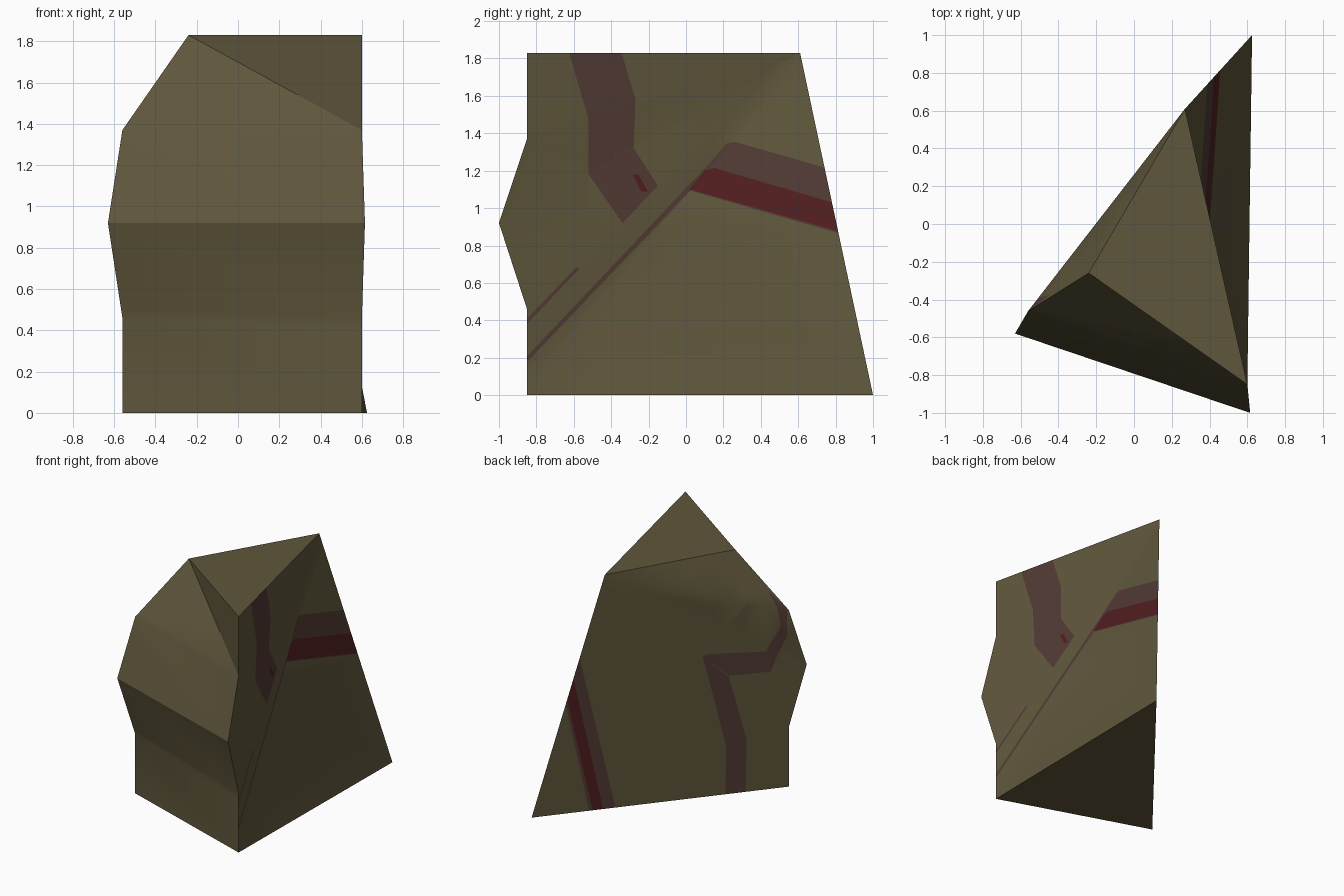
import bpy, bmesh, math
from mathutils import Vector

if "Cube" in bpy.data.objects:
    bpy.data.objects.remove(bpy.data.objects["Cube"])

def material(name, rgb):
    m = bpy.data.materials.new(name)
    m.diffuse_color = (*rgb, 1)
    m.use_nodes = True
    m.node_tree.nodes["Principled BSDF"].inputs["Base Color"].default_value = m.diffuse_color
    return m

OLIVE, PLUM, RED = 0, 1, 2
mats = [material("olive stone", (0.114, 0.093, 0.044)),
        material("plum brown vein", (0.084, 0.043, 0.035)),
        material("dark red vein", (0.083, 0.013, 0.014))]

# Stone body: left and right front corners at five heights, one straight back edge
levels = [0, 0.46, 0.92, 1.37, 1.83]
left_xy = [(-0.56, -0.46), (-0.56, -0.46), (-0.63, -0.58), (-0.56, -0.46), (-0.24, -0.26)]
right_xy = [(0.60, -0.85), (0.60, -0.85), (0.615, -1.0), (0.60, -0.85), (0.60, -0.85)]
bm = bmesh.new()
L = [bm.verts.new((*p, z)) for p, z in zip(left_xy, levels)]
R = [bm.verts.new((*p, z)) for p, z in zip(right_xy, levels)]
foot = bm.verts.new((0.625, 1.0, 0))
peak = bm.verts.new((0.27, 0.61, 1.83))
for i in range(4):
    bm.faces.new((L[i], R[i], L[i + 1]))            # front
    bm.faces.new((R[i], R[i + 1], L[i + 1]))
    bm.faces.new((R[i], peak, R[i + 1]))            # right fan
    bm.faces.new((L[i], L[i + 1], peak))            # left fan
bm.faces.new((R[0], foot, peak))
bm.faces.new((L[0], peak, foot))
bm.faces.new((L[0], foot, R[0]))
bm.faces.new((L[4], R[4], peak))
bmesh.ops.recalc_face_normals(bm, faces=bm.faces[:])

def paint(side, colour, poly):
    """Cut a convex (y, z) outline into the right (+1) or left (-1) face and colour it."""
    pts = [Vector((0, y, z)) for y, z in poly]
    mid = sum(pts, Vector()) / len(pts)
    planes = []

    def inside():
        bm.normal_update()
        return [f for f in bm.faces if f.normal.x * side > 0.5 and
                all((f.calc_center_median() - p).dot(n) > 0 for p, n in planes)]

    for p, q in zip(pts, pts[1:] + pts[:1]):
        d = (q - p).normalized()
        n = Vector((0, -d.z, d.y))
        if (mid - p).dot(n) < 0:
            n = -n
        faces = inside()
        geom = list({e for f in faces for e in (*f.verts, *f.edges)}) + faces
        bmesh.ops.bisect_plane(bm, geom=geom, dist=1e-5, plane_co=p, plane_no=n)
        planes.append((p, n))
    for f in inside():
        f.material_index = colour

# Right side: bent vein from the top
paint(1, PLUM, [(-.63, 1.85), (-.52, 1.47), (-.27, 1.58), (-.35, 1.85)])
paint(1, PLUM, [(-.52, 1.47), (-.52, 1.18), (-.28, 1.32), (-.27, 1.58)])
paint(1, PLUM, [(-.52, 1.18), (-.34, .92), (-.15, 1.12), (-.28, 1.32)])
paint(1, RED, [(-.285, 1.18), (-.24, 1.09), (-.205, 1.09), (-.255, 1.18)])
# Right side: thin diagonal cracks
paint(1, PLUM, [(-.90, .125), (.02, 1.09), (.06, 1.17), (-.90, .155)])
paint(1, PLUM, [(-.90, .33), (-.57, .675), (-.585, .685), (-.90, .355)])
# Right side: broad band to the back edge
paint(1, PLUM, [(0, 1.10), (.87, .85), (.87, 1.18), (.26, 1.355), (.22, 1.345)])
paint(1, RED, [(.02, 1.10), (.87, .86), (.87, 1.005), (.15, 1.215), (.10, 1.20)])
# Left side: leaning band near the back edge
paint(-1, PLUM, [(.52, -.02), (.67, -.02), (.90, 1.34), (.78, 1.40)])
paint(-1, RED, [(.59, -.02), (.65, -.02), (.89, 1.34), (.83, 1.35)])
# Left side: zigzag vein
paint(-1, PLUM, [(-.10, -.02), (-.215, -.02), (-.215, .41), (-.10, .37)])
paint(-1, PLUM, [(-.10, .37), (-.215, .41), (-.113, .91), (.04, 1.09)])
paint(-1, PLUM, [(.04, 1.09), (.025, 1.11), (-.34, 1.065), (-.363, .905), (-.113, .92)])
paint(-1, PLUM, [(-.34, 1.065), (-.363, .905), (-.46, 1.163), (-.42, 1.247)])
paint(-1, PLUM, [(-.42, 1.247), (-.46, 1.163), (-.448, 1.39), (-.374, 1.518)])

mesh = bpy.data.meshes.new("boulder")
bm.to_mesh(mesh)
bm.free()
for m in mats:
    mesh.materials.append(m)
rock = bpy.data.objects.new("boulder", mesh)
bpy.context.collection.objects.link(rock)
bpy.context.view_layer.objects.active = rock
rock.select_set(True)
bpy.ops.object.shade_smooth_by_angle(angle=math.radians(30))
# Soften the fold that crosses the upper front
for e in mesh.edges:
    a, b = sorted((mesh.vertices[i].co for i in e.vertices), key=lambda c: c.x)
    if abs(a.x + 0.24) < 0.01 and a.z > 1.8 and b.x > 0.59 and b.z < 1.4:
        e.use_edge_sharp = False
